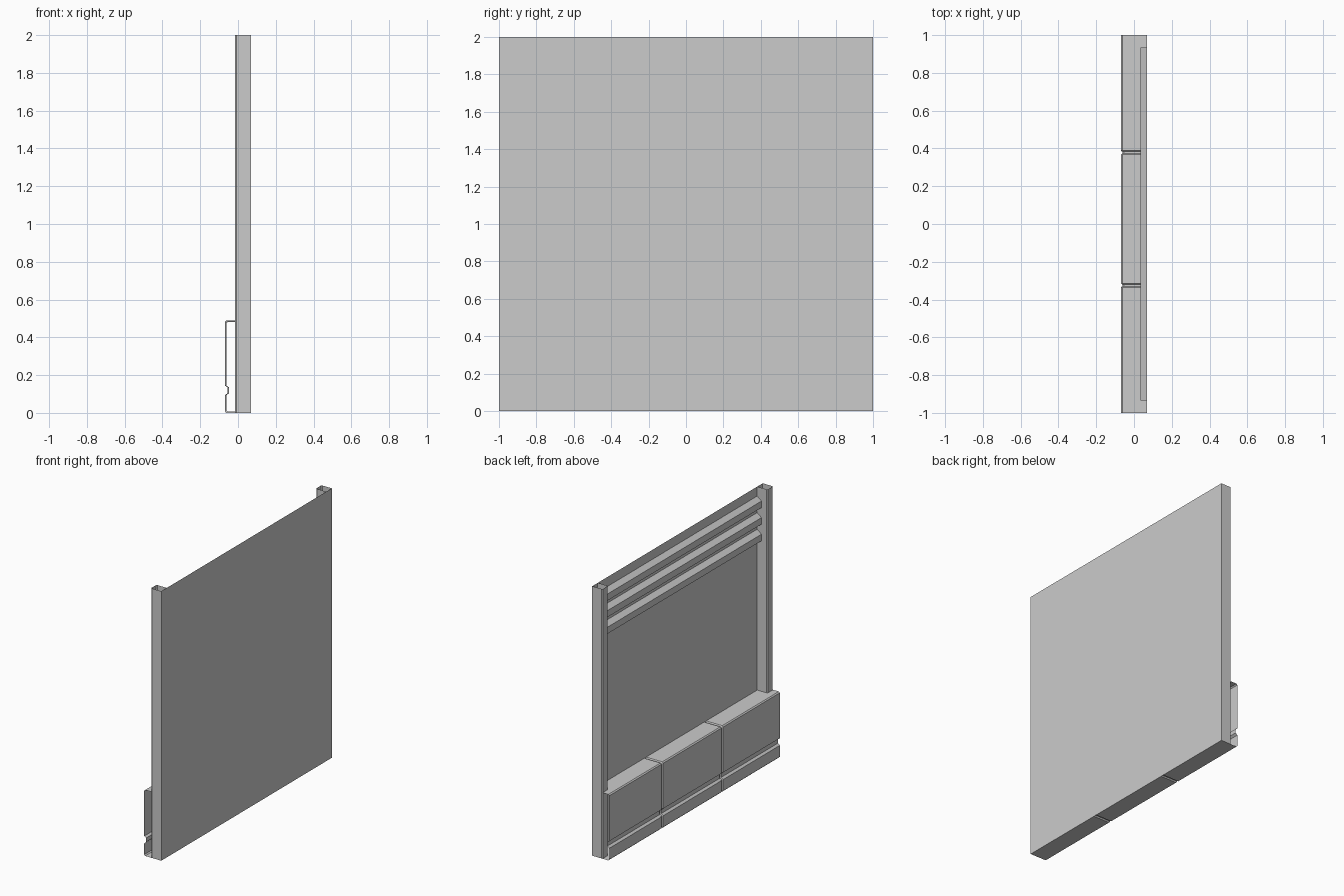
import bpy
import bmesh

# Remove the default cube only
cube = bpy.data.objects.get("Cube")
if cube:
    bpy.data.objects.remove(cube, do_unlink=True)

GREY = (0.6, 0.6, 0.6, 1.0)
metal = bpy.data.materials.new("plain_grey")
metal.use_nodes = True
metal.diffuse_color = GREY
metal.node_tree.nodes["Principled BSDF"].inputs["Base Color"].default_value = GREY

WALL_X = 0.07        # outer sheet
POST_X = -0.015      # inner face of the posts
POST_W = 0.065
HEIGHT = 2.0


def loft(name, sections, closed=False):
    """Skin a row of matching point lists into a thin open sheet."""
    bm = bmesh.new()
    rows = [[bm.verts.new(p) for p in s] for s in sections]
    for a, b in zip(rows, rows[1:]):
        count = len(a)
        for i in range(count if closed else count - 1):
            j = (i + 1) % count
            bm.faces.new((a[i], a[j], b[j], b[i]))
    bmesh.ops.recalc_face_normals(bm, faces=bm.faces)
    mesh = bpy.data.meshes.new(name)
    bm.to_mesh(mesh)
    bm.free()
    mesh.materials.append(metal)
    obj = bpy.data.objects.new(name, mesh)
    bpy.context.collection.objects.link(obj)
    return obj


# Flat outer sheet
loft("wall_sheet", [[(WALL_X, y, 0), (WALL_X, y, HEIGHT)] for y in (-1, 1)])

# Hollow end posts with chamfered inner edges, open at the top
c = 0.007
for side, label in ((-1, "front"), (1, "back")):
    plan = [(WALL_X, 1), (POST_X + c, 1), (POST_X, 1 - c),
            (POST_X, 1 - POST_W + c), (POST_X + c, 1 - POST_W), (WALL_X, 1 - POST_W)]
    loft(label + "_post", [[(x, side * y, z) for x, y in plan] for z in (0, HEIGHT)])

# Three ridged slats near the top, running between the posts
end = 1 - POST_W
for n in range(3):
    z = 1.93 - n * 0.123
    ridge = [(WALL_X, z), (0.035, z - 0.028), (0.035, z - 0.077), (WALL_X, z - 0.105)]
    loft(f"slat_{n + 1}", [[(x, y, h) for x, h in ridge] for y in (-end, end)])

# Low base casing: a folded profile with a long groove, open at both ends
casing = [(WALL_X, 0.49), (-0.062, 0.49), (-0.07, 0.482), (-0.07, 0.145),
          (-0.055, 0.135), (-0.055, 0.105), (-0.07, 0.092), (-0.07, 0.008),
          (-0.062, 0.0), (WALL_X, 0.0)]


def casing_section(y, inset):
    points = []
    for x, z in casing:
        dx = inset if x < 0 else 0
        dz = -inset if z > 0.4 else inset if z < 0.02 else 0
        points.append((x + dx, y, z + dz))
    return points


# Two cross seams divide the casing into three panels
sections = [casing_section(-1, 0)]
for seam in (-0.325, 0.378):
    for offset, inset in ((-0.011, 0), (-0.005, 0.008), (0.005, 0.008), (0.011, 0)):
        sections.append(casing_section(seam + offset, inset))
sections.append(casing_section(1, 0))
loft("base_casing", sections)
